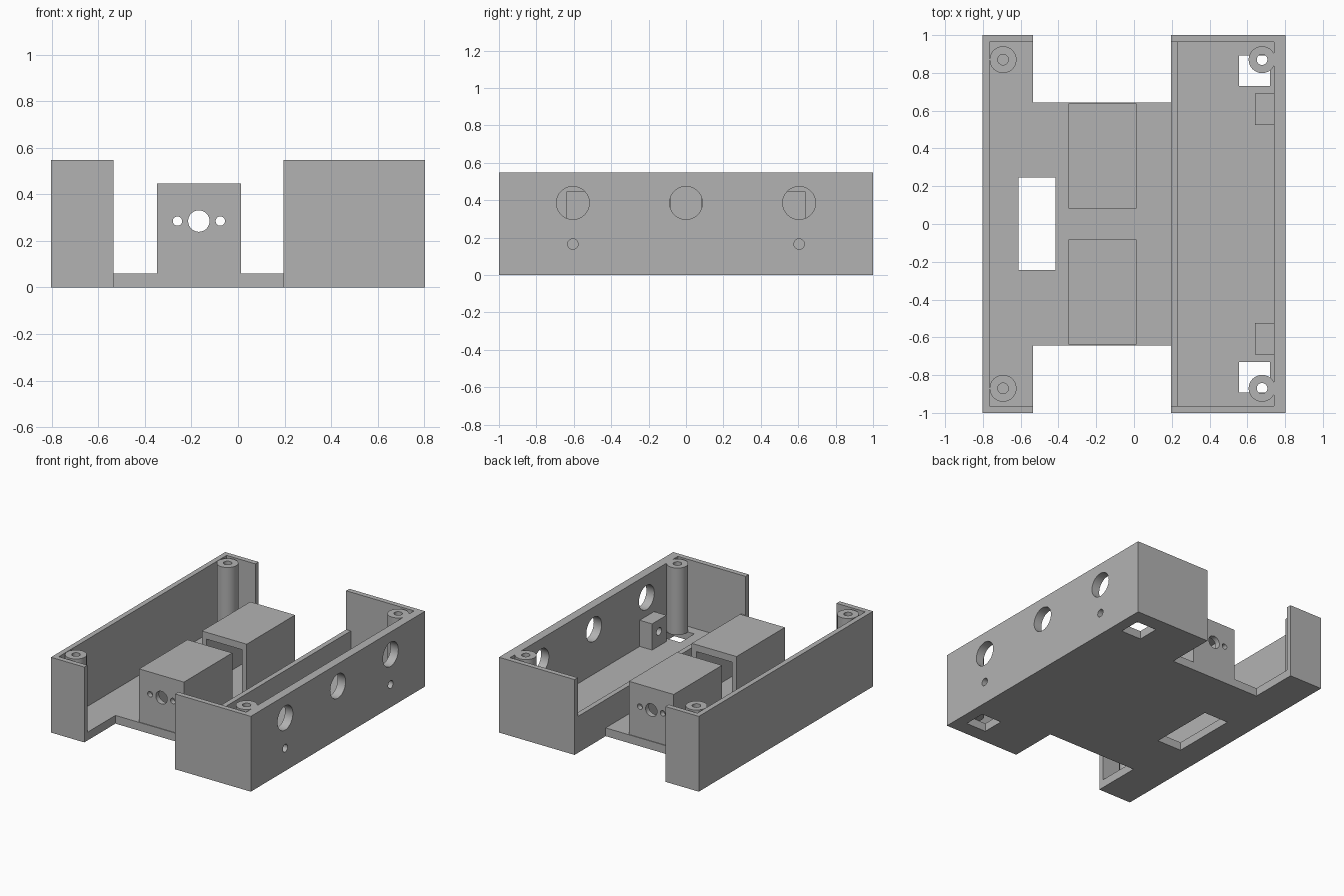
import bpy
import math
from mathutils import Matrix

cube = bpy.data.objects.get("Cube")
if cube:
    bpy.data.objects.remove(cube, do_unlink=True)

grey = bpy.data.materials.new("plain grey")
grey.use_nodes = True
grey.diffuse_color = (0.45, 0.45, 0.45, 1)
grey.node_tree.nodes["Principled BSDF"].inputs["Base Color"].default_value = (0.45, 0.45, 0.45, 1)

FLOOR, RIM, LEDGE = 0.06, 0.547, 0.265
WALL = 0.037


def box(name, x, y, z):
    """Box spanning the given (low, high) pairs."""
    bpy.ops.mesh.primitive_cube_add(size=1)
    ob = bpy.context.object
    ob.name = name
    spans = (x, y, z)
    size = Matrix.Diagonal([b - a for a, b in spans] + [1])
    ob.data.transform(Matrix.Translation([(a + b) / 2 for a, b in spans]) @ size)
    ob.data.materials.append(grey)
    return ob


def rod(name, radius, length, centre, axis="Z"):
    """Cylinder along one axis."""
    bpy.ops.mesh.primitive_cylinder_add(vertices=48, radius=radius, depth=length)
    ob = bpy.context.object
    ob.name = name
    turn = {"X": Matrix.Rotation(math.pi / 2, 4, "Y"),
            "Y": Matrix.Rotation(math.pi / 2, 4, "X"), "Z": Matrix()}[axis]
    ob.data.transform(Matrix.Translation(centre) @ turn)
    ob.data.materials.append(grey)
    return ob


def combine(target, others, operation):
    """Apply booleans in turn and remove the helper objects."""
    for other in others:
        mod = target.modifiers.new("cut", "BOOLEAN")
        mod.operation, mod.solver, mod.object = operation, "EXACT", other
        bpy.context.view_layer.objects.active = target
        bpy.ops.object.modifier_apply(modifier=mod.name)
        bpy.data.objects.remove(other, do_unlink=True)


def finish(ob):
    bpy.ops.object.select_all(action="DESELECT")
    ob.select_set(True)
    bpy.context.view_layer.objects.active = ob
    bpy.ops.object.shade_smooth_by_angle(angle=math.radians(30))


# Tray: floor with two notches, tall side walls, low inner ledge, end walls
LEFT, RIGHT = (-0.803, -0.535), (0.195, 0.803)
tray = box("tray", (LEFT[0], RIGHT[1]), (-0.643, 0.643), (0, FLOOR))
parts = [box("strip", span, (-1, 1), (0, FLOOR)) for span in (LEFT, RIGHT)]
parts += [
    box("thin_wall", (LEFT[0], -0.766), (-1, 1), (0, RIM)),
    box("thick_wall", (0.74, RIGHT[1]), (-1, 1), (0, RIM)),
    box("ledge", (RIGHT[0], RIGHT[0] + WALL), (-1, 1), (0, LEDGE)),
]
for span in (LEFT, RIGHT):
    parts.append(box("front_end", span, (-1, -1 + WALL), (0, RIM)))
    parts.append(box("back_end", span, (1 - WALL, 1), (0, RIM)))

# Screw blocks on the inside of the thick wall
for s in (-1, 1):
    parts.append(box("screw_block", (0.64, 0.76), sorted((s * 0.525, s * 0.69)), (0, 0.25)))
combine(tray, parts, "UNION")

# Openings in the floor and in the thick wall
cuts = [box("floor_slot", (-0.612, -0.415), (-0.243, 0.247), (-0.1, 0.2))]
for s in (-1, 1):
    cuts.append(box("floor_window", (0.557, 0.72), sorted((s * 0.73, s * 0.892)), (-0.1, 0.2)))
    cuts.append(rod("screw_hole", 0.028, 0.4, (0.72, s * 0.605, 0.165), "X"))
for y in (-0.605, 0, 0.605):
    cuts.append(rod("port", 0.088, 0.2, (0.78, y, 0.385), "X"))
combine(tray, cuts, "DIFFERENCE")
finish(tray)

# Corner posts with a bore
for x, side in ((-0.693, "left"), (0.678, "right")):
    for y, end in ((-0.87, "front"), (0.87, "back")):
        post = rod(f"corner_post_{side}_{end}", 0.071, RIM - FLOOR, (x, y, (RIM + FLOOR) / 2))
        combine(post, [rod("bore", 0.028, 1, (x, y, RIM / 2))], "DIFFERENCE")
        finish(post)

# Hollow housings, open towards the middle, with three holes in the outer end
for s, end in ((-1, "front"), (1, "back")):
    housing = box(f"housing_{end}", (-0.348, 0.012), sorted((s * 0.083, s * 0.638)), (FLOOR, 0.446))
    cuts = [box("cavity", (-0.31, -0.026), sorted((0, s * 0.6)), (0, 0.396))]
    for x, radius in ((-0.168, 0.046), (-0.26, 0.02), (-0.076, 0.02)):
        cuts.append(rod("hole", radius, 0.2, (x, s * 0.62, 0.285), "Y"))
    combine(housing, cuts, "DIFFERENCE")
    finish(housing)
